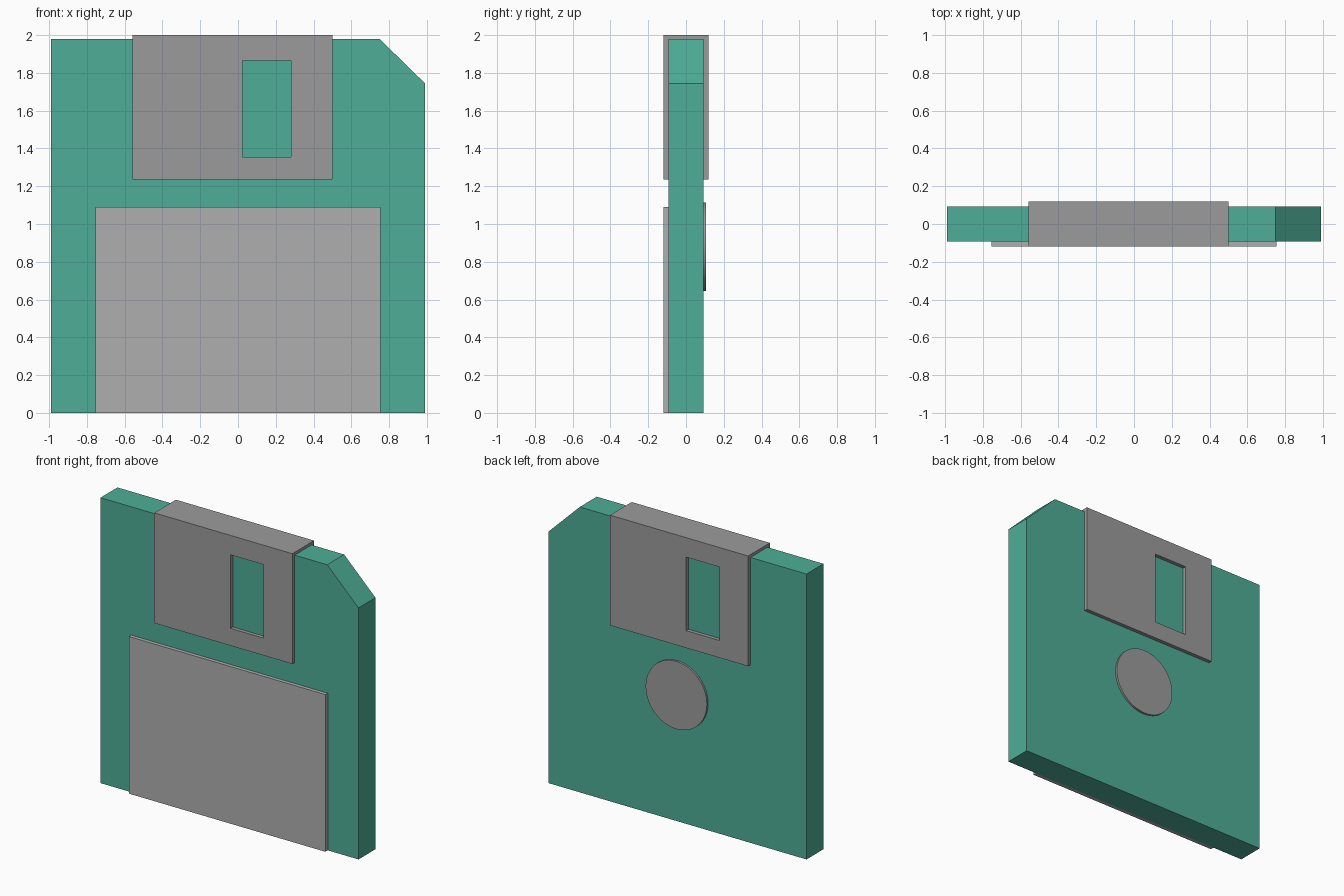
import bpy, bmesh, math
from mathutils import Matrix

if "Cube" in bpy.data.objects:
    bpy.data.objects.remove(bpy.data.objects["Cube"])

BODY_Y = 0.093    # half thickness of the case
OUTER_Y = 0.119   # half thickness over shutter and label
SHUTTER_MID = -0.03


def material(name, rgb):
    mat = bpy.data.materials.new(name)
    mat.diffuse_color = (*rgb, 1)
    mat.use_nodes = True
    mat.node_tree.nodes["Principled BSDF"].inputs["Base Color"].default_value = mat.diffuse_color
    return mat


def finish(name, bm, mat=None):
    bmesh.ops.recalc_face_normals(bm, faces=bm.faces)
    mesh = bpy.data.meshes.new(name)
    bm.to_mesh(mesh)
    bm.free()
    obj = bpy.data.objects.new(name, mesh)
    bpy.context.collection.objects.link(obj)
    if mat:
        mesh.materials.append(mat)
    return obj


def slab(name, profile, y0, y1, mat=None):
    """Extrude an (x, z) outline from y0 to y1."""
    bm = bmesh.new()
    face = bm.faces.new([bm.verts.new((x, y0, z)) for x, z in profile])
    ext = bmesh.ops.extrude_face_region(bm, geom=[face])["geom"]
    verts = [v for v in ext if isinstance(v, bmesh.types.BMVert)]
    bmesh.ops.translate(bm, verts=verts, vec=(0, y1 - y0, 0))
    return finish(name, bm, mat)


def box(name, x0, x1, y0, y1, z0, z1, mat=None):
    return slab(name, [(x0, z0), (x1, z0), (x1, z1), (x0, z1)], y0, y1, mat)


def cut(target, cutter):
    cutter.hide_render = True
    cutter.hide_set(True)
    mod = target.modifiers.new(cutter.name, "BOOLEAN")
    mod.operation = "DIFFERENCE"
    mod.solver = "EXACT"
    mod.object = cutter


green = material("green_plastic", (0.076, 0.42, 0.305))
metal = material("metal_grey", (0.33, 0.33, 0.33))
paper = material("label_grey", (0.43, 0.43, 0.43))

# Case with one clipped corner
slab("case", [(-0.99, 0), (0.99, 0), (0.99, 1.745), (0.75, 1.98), (-0.99, 1.98)],
     -BODY_Y, BODY_Y, green)

# Label on the front
box("label", -0.754, 0.754, -OUTER_Y, -BODY_Y, 0, 1.09, paper)

# Sliding shutter: a U-shaped channel folded over the top edge
shutter = box("shutter", SHUTTER_MID - 0.53, SHUTTER_MID + 0.53,
              -OUTER_Y, OUTER_Y, 1.235, 2.0, metal)
cut(shutter, box("channel_cutter", -0.9, 0.9, -BODY_Y, BODY_Y, 1.0, 1.98))

# Shutter windows, mirrored between front and back
for name, side in (("front_window_cutter", 1), ("back_window_cutter", -1)):
    xs = sorted(SHUTTER_MID + side * d for d in (0.055, 0.31))
    ys = sorted(-side * d for d in (0.05, 0.2))
    cut(shutter, box(name, *xs, *ys, 1.355, 1.865))

# Round drive hub on the back
bm = bmesh.new()
bmesh.ops.create_cone(
    bm, cap_ends=True, segments=48, radius1=0.235, radius2=0.235, depth=0.014,
    matrix=Matrix.Translation((0, BODY_Y + 0.007, 0.88)) @ Matrix.Rotation(math.pi / 2, 4, "X"))
hub = finish("hub", bm, metal)
bpy.context.view_layer.objects.active = hub
hub.select_set(True)
bpy.ops.object.shade_smooth_by_angle(angle=math.radians(30))
